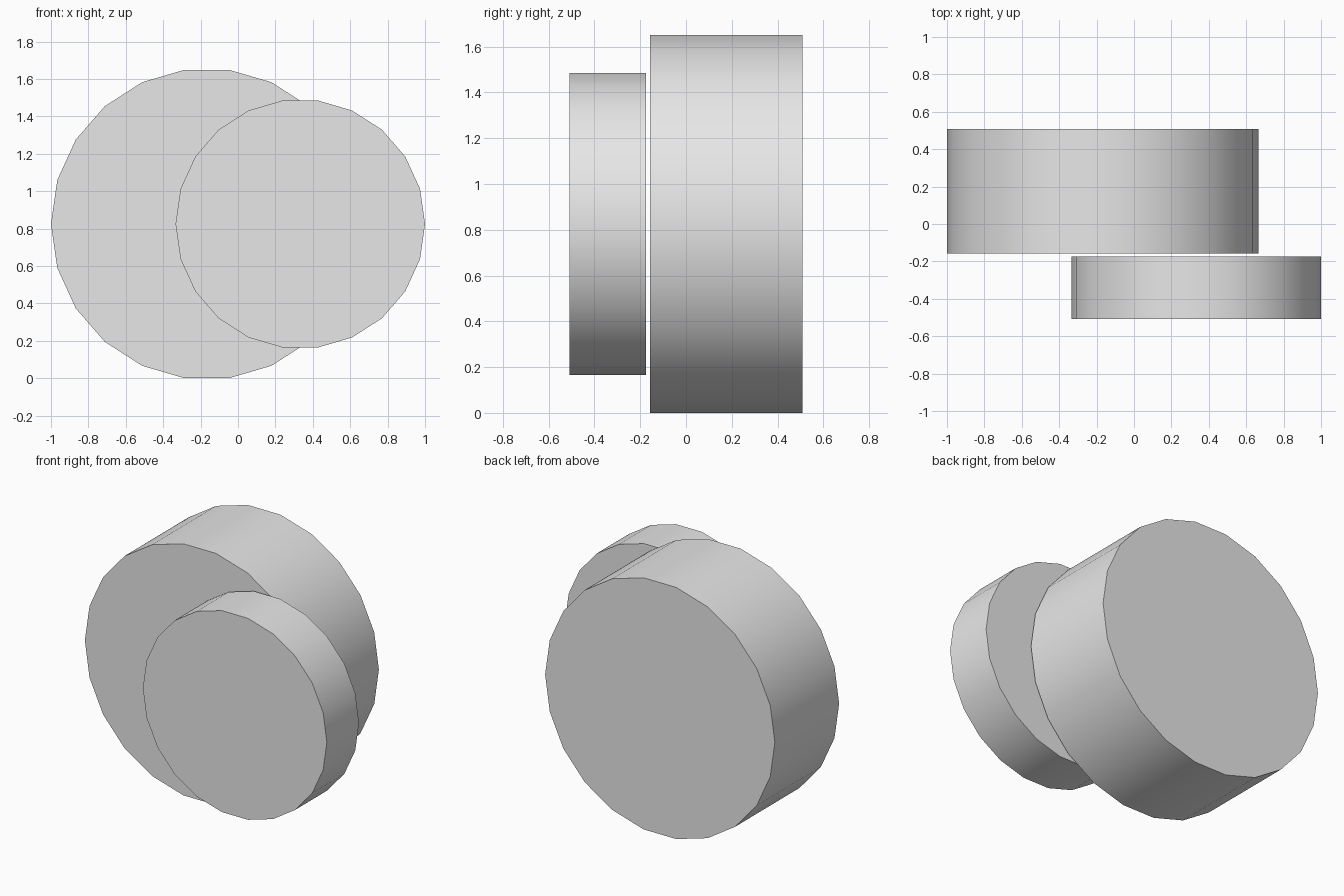
import bpy
import bmesh
from math import cos, sin, pi, radians
from mathutils import Vector

cube = bpy.data.objects.get("Cube")
if cube:
    bpy.data.objects.remove(cube, do_unlink=True)

SIDES = 22
AXLE_HEIGHT = 0.825

# Single plain grey
grey = bpy.data.materials.new("light_grey")
grey.use_nodes = True
grey.diffuse_color = (0.8, 0.8, 0.8, 1)
grey.node_tree.nodes["Principled BSDF"].inputs["Base Color"].default_value = (0.8, 0.8, 0.8, 1)


def disc(name, x, radius, front, back):
    """Solid disc lying along y, with a corner pointing to each side."""
    bm = bmesh.new()
    ring = []
    for i in range(SIDES):
        a = 2 * pi * i / SIDES
        ring.append(bm.verts.new((x + radius * cos(a), front, AXLE_HEIGHT + radius * sin(a))))
    face = bm.faces.new(ring)
    extruded = bmesh.ops.extrude_face_region(bm, geom=[face], use_keep_orig=True)
    moved = [g for g in extruded["geom"] if isinstance(g, bmesh.types.BMVert)]
    bmesh.ops.translate(bm, verts=moved, vec=Vector((0, back - front, 0)))
    bmesh.ops.recalc_face_normals(bm, faces=bm.faces[:])
    mesh = bpy.data.meshes.new(name)
    bm.to_mesh(mesh)
    bm.free()
    mesh.materials.append(grey)
    obj = bpy.data.objects.new(name, mesh)
    bpy.context.collection.objects.link(obj)

    # Smooth rim, crisp flat caps
    bpy.ops.object.select_all(action="DESELECT")
    obj.select_set(True)
    bpy.context.view_layer.objects.active = obj
    bpy.ops.object.shade_smooth_by_angle(angle=radians(30))
    return obj


# Large thick disc at the back, smaller thin disc offset in front
disc("large_disc", -0.167, 0.833, -0.158, 0.508)
disc("small_disc", 0.333, 0.667, -0.508, -0.175)
